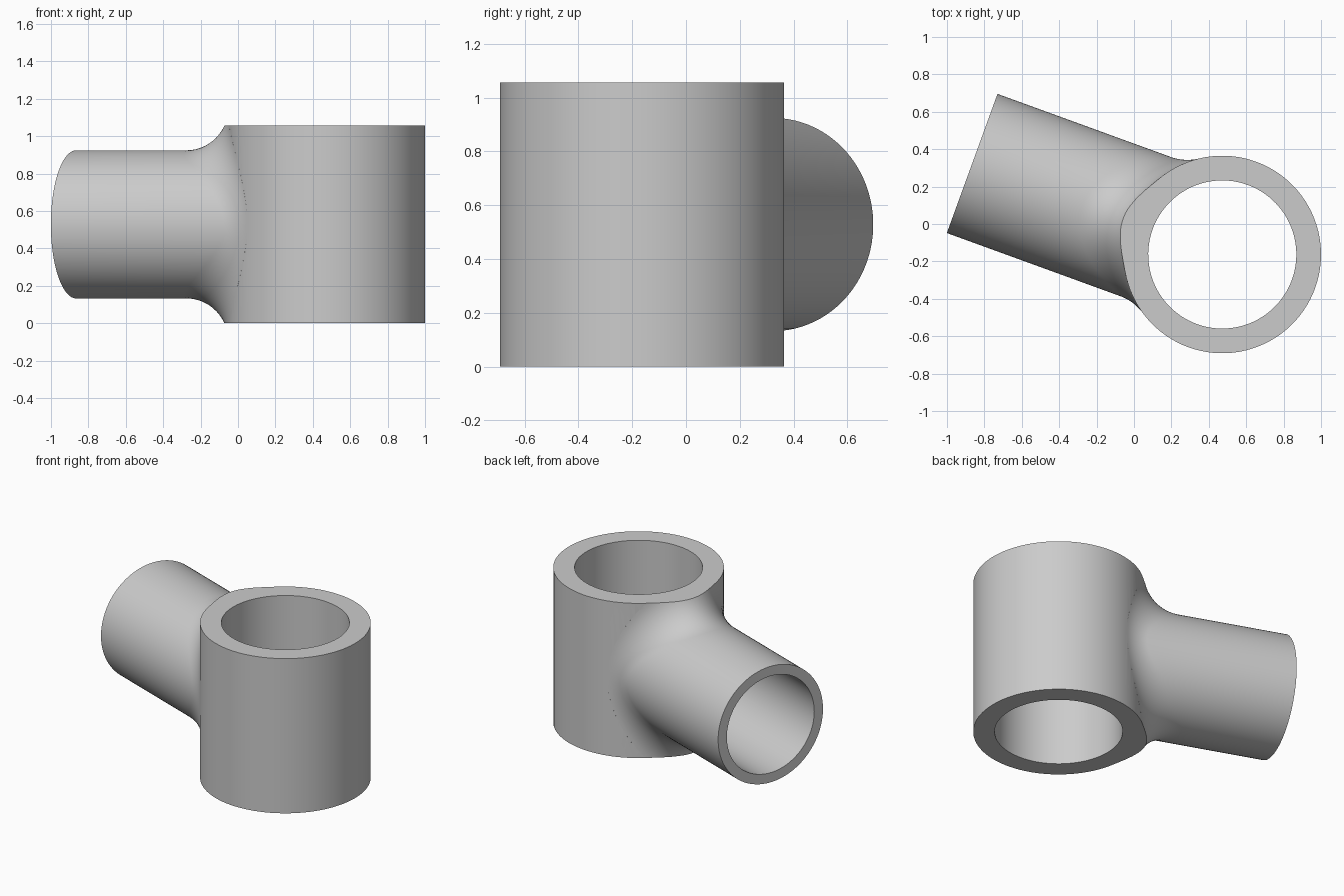
import bpy, bmesh
from math import sin, cos, pi, sqrt, radians
from mathutils import Vector, Matrix

if "Cube" in bpy.data.objects:
    bpy.data.objects.remove(bpy.data.objects["Cube"])

UNIT = 0.132
HEIGHT = 8 * UNIT
MID = HEIGHT / 2
MAIN_R, MAIN_BORE = 4 * UNIT, 3 * UNIT
ARM_R, ARM_BORE = 3 * UNIT, 2.5 * UNIT
FILLET = 2 * UNIT
ARM_LENGTH = 1.423
SIDES = 96
# Local frame: origin on the socket axis at mid height, arm along +x
PLACE = Matrix.Translation((0.472, -0.163, MID)) @ Matrix.Rotation(radians(160), 4, 'Z')

grey = bpy.data.materials.new("plain grey")
grey.diffuse_color = (0.6, 0.6, 0.6, 1)
grey.use_nodes = True
grey.node_tree.nodes["Principled BSDF"].inputs["Base Color"].default_value = (0.6, 0.6, 0.6, 1)


def finish(name, bm):
    bmesh.ops.recalc_face_normals(bm, faces=bm.faces[:])
    bm.transform(PLACE)
    mesh = bpy.data.meshes.new(name)
    bm.to_mesh(mesh)
    bm.free()
    mesh.materials.append(grey)
    obj = bpy.data.objects.new(name, mesh)
    bpy.context.collection.objects.link(obj)
    return obj


def cylinder(name, radius, length, matrix=Matrix()):
    bm = bmesh.new()
    bmesh.ops.create_cone(bm, cap_ends=True, segments=SIDES, radius1=radius,
                          radius2=radius, depth=length, matrix=matrix)
    return finish(name, bm)


def combine(target, other, operation):
    mod = target.modifiers.new(operation, 'BOOLEAN')
    mod.operation, mod.object, mod.solver = operation, other, 'EXACT'
    bpy.ops.object.select_all(action='DESELECT')
    bpy.context.view_layer.objects.active = target
    target.select_set(True)
    bpy.ops.object.modifier_apply(modifier=mod.name)
    bpy.data.objects.remove(other)


def arm_line(angle, steps=14):
    """One lengthwise line of the arm: straight run, rolling-ball fillet, root."""
    y, z = cos(angle), sin(angle)
    reach = ARM_R + FILLET
    centre = Vector((sqrt((MAIN_R + FILLET) ** 2 - (reach * y) ** 2), reach * y, reach * z))
    to_arm = Vector((0, -y, -z))
    to_main = -Vector((centre.x, centre.y, 0)).normalized()
    line = [Vector((ARM_LENGTH, ARM_R * y, ARM_R * z))]
    for i in range(steps + 1):
        line.append(centre + FILLET * to_arm.slerp(to_main, i / steps))
    line.append(Vector((0, line[-1].y, line[-1].z)))
    return line


# Arm with its flared root
bm = bmesh.new()
lines = [[bm.verts.new(p) for p in arm_line(2 * pi * (i + 0.5) / SIDES)] for i in range(SIDES)]
for i in range(SIDES):
    a, b = lines[i - 1], lines[i]
    for j in range(len(a) - 1):
        bm.faces.new((a[j], a[j + 1], b[j + 1], b[j]))
for end in (0, -1):
    bm.faces.new([line[end] for line in lines])
arm = finish("side_arm", bm)

# Blind bore of the arm, later closed off by the socket wall
combine(arm, cylinder("arm_bore", ARM_BORE, 2 * ARM_LENGTH,
                      Matrix.Translation((ARM_LENGTH + 0.1, 0, 0)) @ Matrix.Rotation(pi / 2, 4, 'Y')),
        'DIFFERENCE')

# Upright socket, joined to the arm, bored through and trimmed to height
socket = cylinder("pipe_connector", MAIN_R, 2 * HEIGHT)
combine(socket, arm, 'UNION')
combine(socket, cylinder("socket_bore", MAIN_BORE, 3 * HEIGHT), 'DIFFERENCE')
bm = bmesh.new()
bmesh.ops.create_cube(bm, size=1, matrix=Matrix.Diagonal((5, 5, HEIGHT, 1)))
combine(socket, finish("trim_block", bm), 'INTERSECT')

bpy.ops.object.shade_smooth_by_angle(angle=radians(30))
